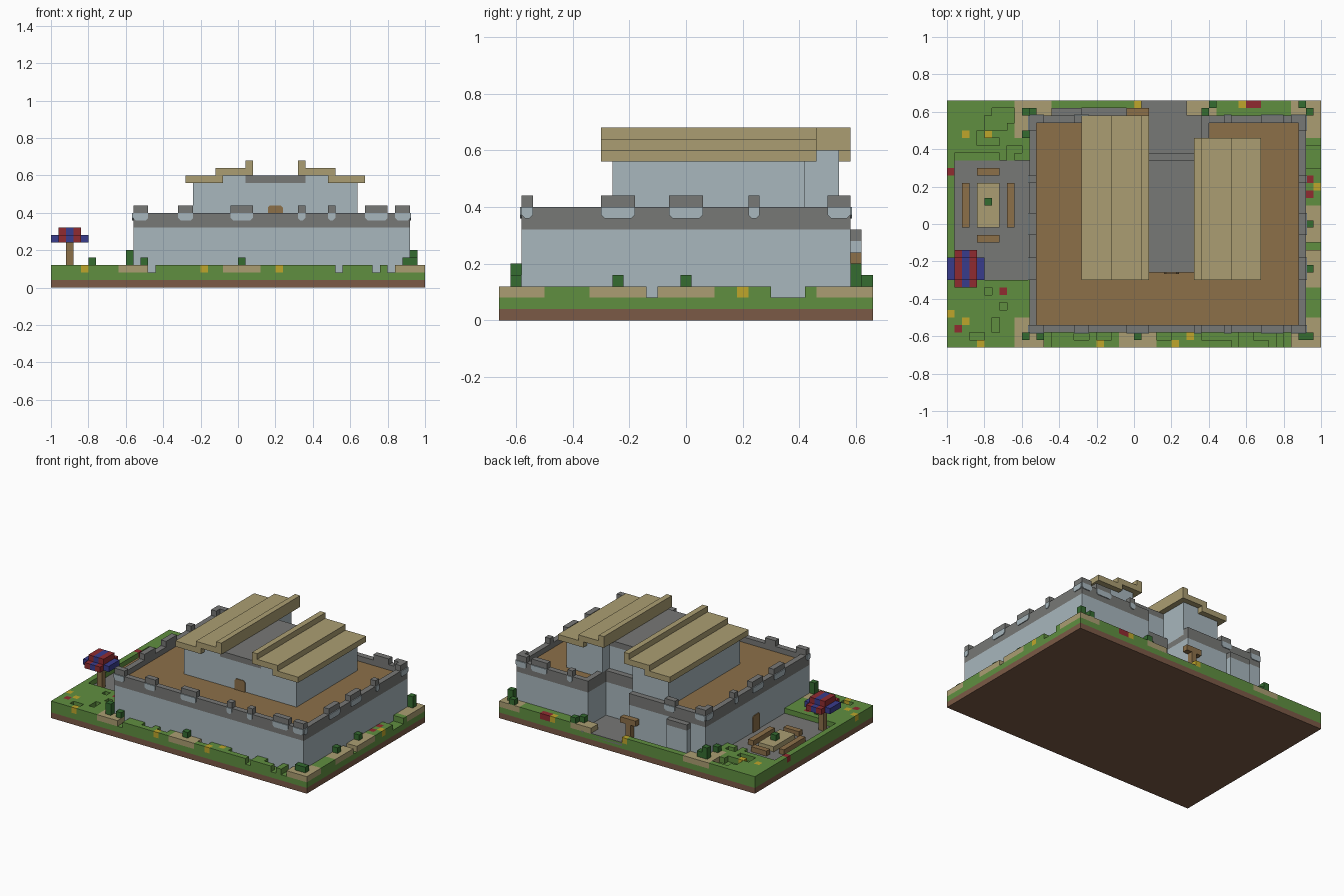
import bpy, bmesh, random
from mathutils import Vector

random.seed(4)
CELL = 0.04            # edge of one building block
NX, NY = 50, 33        # blocks across and deep

cube = bpy.data.objects.get("Cube")
if cube:
    bpy.data.objects.remove(cube)


def material(name, hexa):
    rgb = [int(hexa[k:k + 2], 16) / 255 for k in (0, 2, 4)]
    col = [c / 12.92 if c < 0.04 else ((c + 0.055) / 1.055) ** 2.4 for c in rgb] + [1]
    mat = bpy.data.materials.new(name)
    mat.use_nodes = True
    mat.diffuse_color = col
    mat.node_tree.nodes["Principled BSDF"].inputs["Base Color"].default_value = col
    return mat


names = dict(soil="7b5a46", grass="608f40", sand="ab9e72", stone="777876", plaster="a8b7bd",
             timber="8c7049", bush="356c30", blue="393c8c", red="902b30", yellow="bfa62b")
MATS = {n: material(n, h) for n, h in names.items()}


def place(p):
    """Block coordinates to scene units."""
    return Vector((p[0] - NX / 2, p[1] - NY / 2, p[2])) * CELL


def finish(name, bm, colours):
    bmesh.ops.recalc_face_normals(bm, faces=bm.faces)
    me = bpy.data.meshes.new(name)
    bm.to_mesh(me)
    bm.free()
    for c in colours:
        me.materials.append(MATS[c])
    ob = bpy.data.objects.new(name, me)
    bpy.context.collection.objects.link(ob)
    return ob


def sweep(name, colour, ring, push):
    """Polygon pushed along a vector, all in block coordinates."""
    bm = bmesh.new()
    face = bm.faces.new([bm.verts.new(place(p)) for p in ring])
    out = bmesh.ops.extrude_face_region(bm, geom=[face])
    verts = [g for g in out["geom"] if isinstance(g, bmesh.types.BMVert)]
    bmesh.ops.translate(bm, vec=Vector(push) * CELL, verts=verts)
    return finish(name, bm, [colour])


def prism(name, colour, plan, z0, z1):
    return sweep(name, colour, [(x, y, z0) for x, y in plan], (0, 0, z1 - z0))


def box(name, colour, x, y, z):
    plan = [(x[0], y[0]), (x[1], y[0]), (x[1], y[1]), (x[0], y[1])]
    return prism(name, colour, plan, *z)


def plate(name, colour, axis, at, out, u, z, up=False):
    """Thin panel on a wall, with two clipped corners at its top or bottom."""
    c, (a, b), (lo, hi) = 0.3, u, z
    if up:
        lo, hi = hi, lo
    s = -c if up else c
    shape = [(a, hi), (a, lo + s), (a + c, lo), (b - c, lo), (b, lo + s), (b, hi)]
    t = out * 0.15
    if axis == "y":
        return sweep(name, colour, [(k, at, h) for k, h in shape], (0, t, 0))
    return sweep(name, colour, [(at, k, h) for k, h in shape], (t, 0, 0))


# Ground slab
box("soil_slab", "soil", (0, NX), (0, NY), (0, 1))
box("turf_slab", "grass", (0, NX), (0, NY), (1, 2))

# Uneven top layer of turf, sand and flowers
grid = {(i, j): "grass" for i in range(NX) for j in range(NY)}


def paint(colour, x0, x1, y0, y1):
    for i in range(max(x0, 0), min(x1, NX)):
        for j in range(max(y0, 0), min(y1, NY)):
            grid[i, j] = colour


for _ in range(16):    # shallow dips in the lawns
    i, j = random.randrange(1, 9), random.choice((random.randrange(1, 8), random.randrange(25, 32)))
    w = random.choice((1, 2, 3))
    paint(None, i, min(i + w, 10), j, j + 1)
for _ in range(9):     # dips beside the walls
    i = random.randrange(14, 46)
    paint(None, i, i + 2, 1, 2)
for patch in ((9, 13, 0, 4), (23, 28, 0, 2), (46, 50, 0, 4), (48, 50, 8, 19),
              (46, 50, 28, 33), (9, 14, 28, 33), (32, 36, 29, 33)):
    paint("sand", *patch)
for notch in ((13, 14, 0, 2), (38, 39, 0, 2), (43, 44, 0, 2), (45, 46, 0, 2),
              (48, 50, 13, 14), (48, 50, 24, 27)):
    paint(None, *notch)
for i, j in ((2, 28), (5, 28), (25, 32), (39, 32), (0, 4), (2, 3), (4, 0), (20, 0), (30, 0), (32, 1), (49, 21)):
    paint("yellow", i, i + 1, j, j + 1)
for i, j in ((0, 23), (1, 2), (7, 7), (40, 32), (41, 32), (48, 22), (48, 20)):
    paint("red", i, i + 1, j, j + 1)
for hollow in ((11, 48, 2, 31), (1, 11, 9, 25), (14, 32, 31, 32), (26, 32, 26, 33)):
    paint(None, *hollow)

bm = bmesh.new()
tones = ["grass", "sand", "yellow", "red"]
for (i, j), tone in grid.items():
    if not tone:
        continue
    ring = [(i, j), (i + 1, j), (i + 1, j + 1), (i, j + 1)]
    quads = [[(x, y, 3) for x, y in ring]]
    for k, (di, dj) in enumerate(((0, -1), (1, 0), (0, 1), (-1, 0))):
        if not grid.get((i + di, j + dj)):
            p, q = ring[k], ring[(k + 1) % 4]
            quads.append([(*p, 2), (*q, 2), (*q, 3), (*p, 3)])
    for quad in quads:
        bm.faces.new([bm.verts.new(place(v)) for v in quad]).material_index = tones.index(tone)
bmesh.ops.remove_doubles(bm, verts=bm.verts, dist=CELL / 100)
finish("garden_layer", bm, tones)

# Stone paths
for x, y in (((1, 11), (9, 25)), ((18, 32), (31, 32)), ((26, 34), (26, 33))):
    box("stone_path", "stone", x, y, (1.5, 2.1))

# Outer walls with a recessed rear court
outer = [(11, 2), (48, 2), (48, 31), (34, 31), (34, 26), (26, 26), (26, 31), (11, 31)]
inner = [(12, 3), (47, 3), (47, 30), (35, 30), (35, 25), (26, 25), (26, 30), (12, 30)]
prism("lower_wall", "plaster", outer, 2, 8)
prism("stone_band", "stone", outer, 8, 9)
prism("terrace_floor", "timber", inner, 9, 9.05)
for x, y in (((11, 48), (2, 3)), ((11, 12), (3, 31)), ((47, 48), (3, 31)), ((12, 26), (30, 31)),
             ((34, 47), (30, 31)), ((34, 35), (26, 30)), ((26, 35), (25, 26))):
    box("parapet", "stone", x, y, (9, 10))
box("rear_buttress", "plaster", (14, 18), (31, 32), (2, 7))
box("rear_buttress_cap", "stone", (14, 18), (31, 32), (7, 8))

# Battlements with pale panels below them
for u in ((11, 13), (17, 19), (24, 27), (33, 34), (37, 38), (42, 45), (46, 48)):
    box("front_battlement", "stone", u, (2, 3), (10, 11))
    plate("front_panel", "plaster", "y", 2, -1, u, (9, 10))
    if u[1] < 26 or u[0] > 34:
        box("back_battlement", "stone", u, (30, 31), (10, 11))
        plate("back_panel", "plaster", "y", 31, 1, u, (9, 10))
for u in ((2, 3), (9, 12), (15, 18), (22, 23), (29, 31)):
    for side, x, out in (("left", 47, 1), ("right", 11, -1)):
        if 3 < u[0] < 29:
            box(side + "_battlement", "stone", (x, x + 1), u, (10, 11))
        plate(side + "_panel", "plaster", "x", 48 if out > 0 else 11, out, u, (9, 10))
for x in (11, 47):
    box("corner_battlement", "stone", (x, x + 1), (29, 30), (10, 11))

# Keep: two wings and a middle hall
box("right_wing", "plaster", (19, 26), (10, 30), (9, 14.5))
box("right_wing_top", "plaster", (22.5, 26), (10, 30), (14.5, 15.5))
box("left_wing", "plaster", (34, 41), (10, 27), (9, 14.5))
box("left_wing_top", "plaster", (34, 37.5), (10, 27), (14.5, 15.5))
box("middle_hall", "plaster", (26, 34), (10, 25), (9, 14))
box("middle_roof", "stone", (26, 34), (10, 25), (14, 15))

# Stepped roofs
for side, y, steps in (("right", (9, 31), ((18, 23), (22, 27), (26, 27))),
                       ("left", (9, 28), ((37, 42), (33, 38), (33, 34)))):
    for k, x in enumerate(steps):
        box(side + "_roof_step", "sand", x, y, (14 + k, 15 + k))

# Doors
plate("keep_door", "timber", "y", 10, -1, (29, 31), (9, 11), up=True)
plate("side_door", "timber", "x", 11, -1, (16, 18), (2, 5), up=True)

# Planter with benches around it
box("planter", "sand", (4, 7), (16, 22), (2, 3))
for y in (14, 23):
    box("bench", "timber", (4, 7), (y, y + 1), (2, 3))
for x in (2, 8):
    box("bench", "timber", (x, x + 1), (16, 22), (2, 3))

# Bushes
for i, j, h in ((5, 19, 1), (10, 1, 2), (12, 1, 1), (25, 1, 1), (47, 1, 1), (48, 1, 1), (48, 10, 1), (48, 16, 1),
                (48, 31, 2), (47, 32, 1), (10, 31, 2), (10, 28, 1), (11, 31, 1), (34, 31, 1), (35, 32, 1)):
    box("bush", "bush", (i, i + 1), (j, j + 1), (3, 3 + h))

# Signpost behind the keep
box("post", "timber", (25, 26), (31, 32), (2, 5))
box("post_arms", "timber", (24, 27), (31, 32), (5, 6))

# Tree with striped crown
box("trunk", "timber", (2, 3), (10, 11), (2, 6))
for i in range(5):
    hue = "red" if i % 2 else "blue"
    trim = 1 if i in (0, 4) else 0
    box("crown_lower", hue, (i, i + 1), (8 + trim, 13 - trim), (6, 7))
    if not trim:
        box("crown_upper", hue, (i, i + 1), (9, 12), (7, 8))
